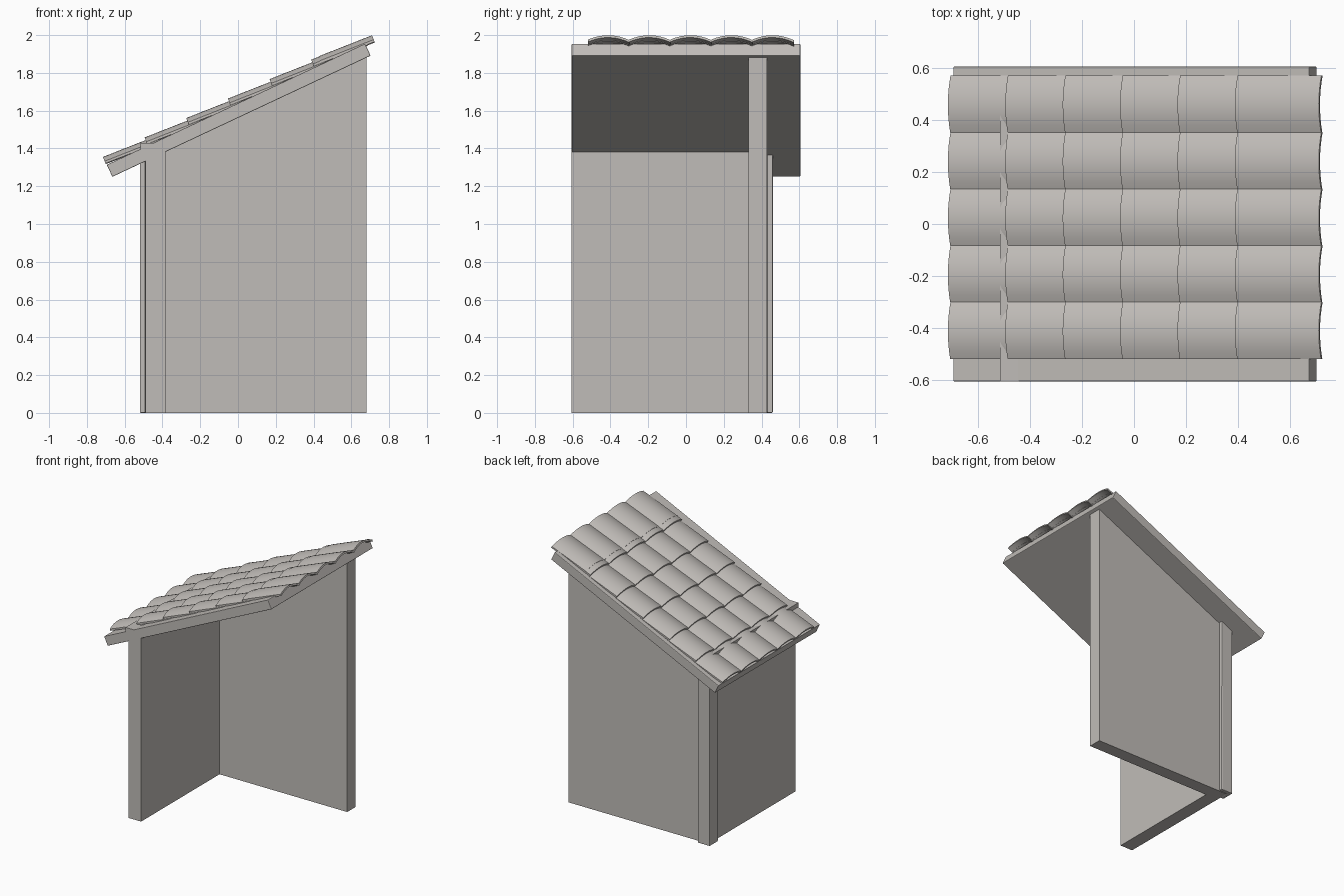
import bpy, bmesh, math
from mathutils import Matrix, Vector

cube = bpy.data.objects.get("Cube")
if cube:
    bpy.data.objects.remove(cube, do_unlink=True)

# Single warm grey for the whole structure
grey = bpy.data.materials.new("warm_grey")
grey.use_nodes = True
colour = (0.53, 0.505, 0.48, 1)
grey.diffuse_color = colour
grey.node_tree.nodes["Principled BSDF"].inputs["Base Color"].default_value = colour

FRONT, BACK = -0.605, 0.605
PITCH = math.atan(0.469)


def under_roof(x):
    """Height of the roof board's underside at x."""
    return 1.25 + (x + 0.665) * 0.469


def prism(name, outline, direction, bevel=0.0):
    """Extrude a closed outline of 3D points along a direction."""
    bm = bmesh.new()
    face = bm.faces.new([bm.verts.new(p) for p in outline])
    ext = bmesh.ops.extrude_face_region(bm, geom=[face])
    moved = [v for v in ext["geom"] if isinstance(v, bmesh.types.BMVert)]
    bmesh.ops.translate(bm, verts=moved, vec=Vector(direction))
    bmesh.ops.recalc_face_normals(bm, faces=bm.faces)
    mesh = bpy.data.meshes.new(name)
    bm.to_mesh(mesh)
    bm.free()
    mesh.materials.append(grey)
    obj = bpy.data.objects.new(name, mesh)
    bpy.context.collection.objects.link(obj)
    if bevel:
        mod = obj.modifiers.new("soft_edges", "BEVEL")
        mod.width = bevel
        mod.segments = 2
    return obj


def side_profile(name, points, y0, y1, bevel=0.0):
    return prism(name, [(x, y0, z) for x, z in points], (0, y1 - y0, 0), bevel)


# Walls: tall sloping back wall and low side wall
side_profile("back_wall", [(-0.49, 0), (0.68, 0), (0.68, under_roof(0.68) + 0.02),
                           (-0.49, under_roof(-0.49) + 0.02)], 0.33, 0.43)
side_profile("side_wall", [(-0.49, 0), (-0.385, 0), (-0.385, under_roof(-0.385) + 0.02),
                           (-0.49, under_roof(-0.49) + 0.02)], FRONT, 0.43)

# Flat wall plate that pokes through the roof board
side_profile("wall_plate", [(-0.515, 1.34), (-0.41, 1.38), (-0.41, 1.43), (-0.515, 1.43)],
             FRONT, 0.43)

# L-shaped trim round the outer back corner
corner = [(-0.52, 0.36), (-0.49, 0.36), (-0.49, 0.43),
          (-0.42, 0.43), (-0.42, 0.46), (-0.52, 0.46)]
trim = prism("corner_trim", [(x, y, 0) for x, y in corner], (0, 0, 1), 0.006)
for v in trim.data.vertices:
    if v.co.z > 0.5:
        v.co.z = under_roof(v.co.x) + 0.01

# Roof board
along = Vector((math.cos(PITCH), 0, math.sin(PITCH)))
up = Vector((-math.sin(PITCH), 0, math.cos(PITCH)))
low = Vector((-0.665, FRONT, 1.25))
high = low + along * 1.51
prism("roof_board", [low, high, high + up * 0.07, low + up * 0.07],
      (0, BACK - FRONT, 0), 0.004)

# Curved roof tiles in overlapping rows
WIDTH, LENGTH, RISE, THICK, SEGMENTS = 0.219, 0.306, 0.026, 0.013, 8
TILE_PITCH = math.radians(21.5)
steps = [i / SEGMENTS for i in range(SEGMENTS + 1)]
arch = [((t - 0.5) * WIDTH, -RISE * (2 * t - 1) ** 2) for t in steps]
section = arch + [(y, z - THICK) for y, z in reversed(arch)]
starts = [(-0.715 + 0.2205 * i, 1.355 + 0.103 * i) for i in range(6)]
starts.append((0.425, 1.887))
for row, (x, z) in enumerate(starts):
    for col in range(5):
        tile = prism(f"roof_tile_{row + 1}_{col + 1}", [(0, y, h) for y, h in section],
                     (LENGTH, 0, 0))
        y = -0.408 + 0.2175 * col
        tile.data.transform(Matrix.Translation((x, y, z))
                            @ Matrix.Rotation(-TILE_PITCH, 4, "Y")
                            @ Matrix.Rotation(math.radians(-1), 4, "X"))
        bpy.ops.object.select_all(action="DESELECT")
        tile.select_set(True)
        bpy.context.view_layer.objects.active = tile
        bpy.ops.object.shade_smooth_by_angle(angle=math.radians(35))
